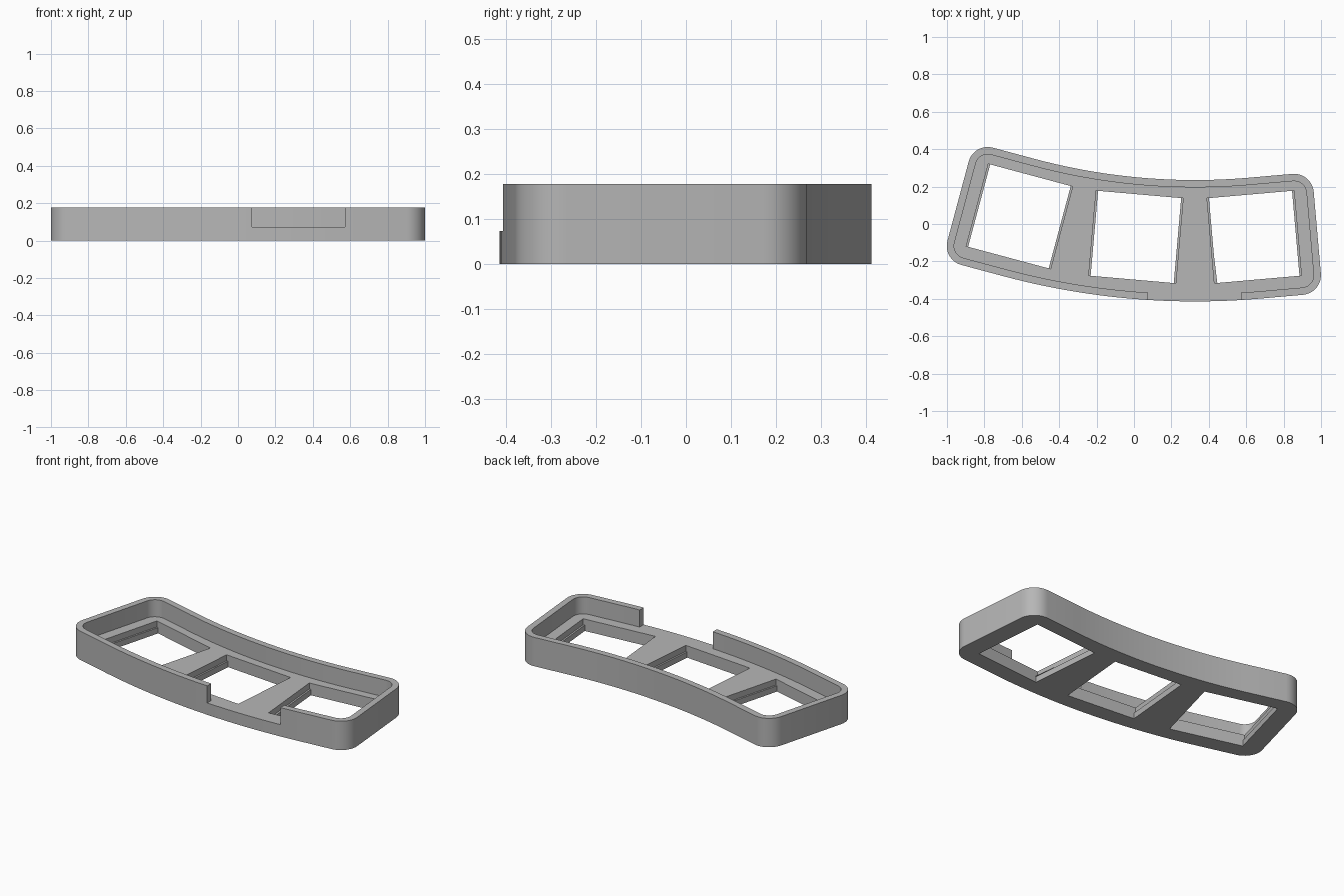
import bpy, bmesh, math
from math import sin, cos, radians

if "Cube" in bpy.data.objects:
    bpy.data.objects.remove(bpy.data.objects["Cube"])

CX, CY = 0.3265, 3.545           # centre of the bend
R_BACK, R_FRONT = 3.31, 3.959    # back and front wall radii
A_LEFT, A_RIGHT = radians(-15), radians(5)
END, CORNER, WALL = 0.338, 0.105, 0.039
FLOOR_Z, TOP_Z = 0.073, 0.178

grey = bpy.data.materials.new("grey_plastic")
grey.diffuse_color = (0.47, 0.47, 0.47, 1)
grey.use_nodes = True
grey.node_tree.nodes["Principled BSDF"].inputs["Base Color"].default_value = grey.diffuse_color


def place(a, u, r):
    """Point at tangent offset u and radius r on the bay turned by a."""
    return (CX + u * cos(a) + r * sin(a), CY + u * sin(a) - r * cos(a))


def outline(inset):
    """Bent strip with straight rounded ends, counter-clockwise."""
    pts, n, k = [], 24, 10
    rad = CORNER - inset

    def sweep(r, a0, a1):
        for i in range(n + 1):
            pts.append(place(a0 + (a1 - a0) * i / n, 0, r))

    def corner(a, u, r, start):
        x, y = place(a, u, r)
        for i in range(k + 1):
            t = a + radians(start + 90 * i / k)
            pts.append((x + rad * cos(t), y + rad * sin(t)))

    u = END - CORNER
    sweep(R_FRONT - inset, A_LEFT, A_RIGHT)
    corner(A_RIGHT, u, R_FRONT - CORNER, -90)
    corner(A_RIGHT, u, R_BACK + CORNER, 0)
    sweep(R_BACK + inset, A_RIGHT, A_LEFT)
    corner(A_LEFT, -u, R_BACK + CORNER, 90)
    corner(A_LEFT, -u, R_FRONT - CORNER, 180)
    return pts


def prism(name, pts, z0, z1):
    bm = bmesh.new()
    low = [bm.verts.new((x, y, z0)) for x, y in pts]
    high = [bm.verts.new((x, y, z1)) for x, y in pts]
    bm.faces.new(low[::-1])
    bm.faces.new(high)
    for i in range(len(pts)):
        j = (i + 1) % len(pts)
        bm.faces.new((low[i], low[j], high[j], high[i]))
    me = bpy.data.meshes.new(name)
    bm.to_mesh(me)
    bm.free()
    me.materials.append(grey)
    ob = bpy.data.objects.new(name, me)
    bpy.context.collection.objects.link(ob)
    return ob


def bay(a, width, depth):
    r = 3.628
    return [place(a, su * width / 2, r + sr * depth / 2)
            for su, sr in ((-1, 1), (1, 1), (1, -1), (-1, -1))]


# Solid tray body
tray = prism("tray", outline(0), 0, TOP_Z)

# Interior pocket and front wall gap
cutters = [prism("pocket_cutter", outline(WALL), FLOOR_Z, 0.3)]
gap = [(0.074, -0.5), (0.573, -0.5), (0.573, -0.25), (0.074, -0.25)]
cutters.append(prism("gap_cutter", gap, FLOOR_Z, 0.28))

# Three square openings, stepped narrower at the bottom on their sides
for i, deg in enumerate((-15, -5, 5)):
    a = radians(deg)
    cutters.append(prism(f"opening_cutter_{i}", bay(a, 0.446, 0.456), -0.1, 0.1))
    cutters.append(prism(f"step_cutter_{i}", bay(a, 0.467, 0.456), 0.036, 0.12))

for c in cutters:
    c.hide_render = True
    m = tray.modifiers.new(c.name, 'BOOLEAN')
    m.operation, m.solver, m.object = 'DIFFERENCE', 'EXACT', c

# Bake the cuts and discard the cutters
bpy.context.view_layer.update()
dg = bpy.context.evaluated_depsgraph_get()
baked = bpy.data.meshes.new_from_object(tray.evaluated_get(dg))
tray.modifiers.clear()
tray.data = baked
for c in cutters:
    bpy.data.objects.remove(c)

# Smooth the bends, keep the edges crisp
bpy.ops.object.select_all(action='DESELECT')
tray.select_set(True)
bpy.context.view_layer.objects.active = tray
bpy.ops.object.shade_smooth_by_angle(angle=radians(30))
